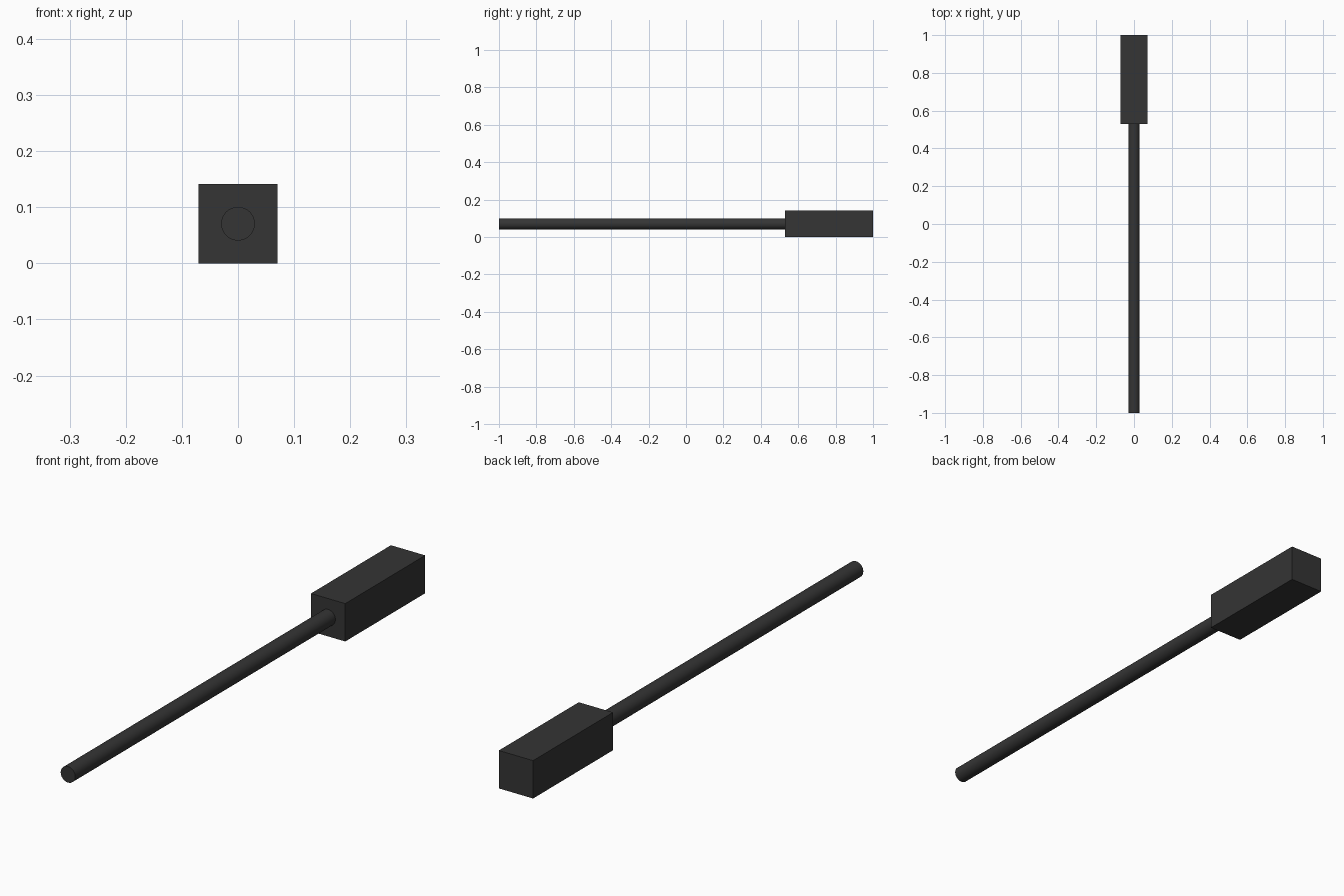
import bpy
import math

cube = bpy.data.objects.get("Cube")
if cube:
    bpy.data.objects.remove(cube, do_unlink=True)

# Dark charcoal material
charcoal = bpy.data.materials.new("charcoal")
charcoal.use_nodes = True
colour = (0.035, 0.035, 0.035, 1.0)
charcoal.diffuse_color = colour
charcoal.node_tree.nodes["Principled BSDF"].inputs["Base Color"].default_value = colour

AXIS_Z = 0.0705    # height of the shared centre line
HEAD_FRONT = 0.53  # where the rod meets the block


def finish(name):
    ob = bpy.context.object
    ob.name = ob.data.name = name
    ob.data.materials.append(charcoal)
    bpy.ops.object.transform_apply(location=False, rotation=True, scale=True)
    return ob


# Square block at the back
bpy.ops.mesh.primitive_cube_add(size=1, location=(0, (HEAD_FRONT + 1) / 2, AXIS_Z))
bpy.context.object.scale = (0.141, 1 - HEAD_FRONT, 0.141)
finish("head_block")

# Long round rod running forward from the block
bpy.ops.mesh.primitive_cylinder_add(
    vertices=32, radius=0.03, depth=HEAD_FRONT + 1,
    location=(0, (HEAD_FRONT - 1) / 2, AXIS_Z), rotation=(math.pi / 2, 0, 0))
finish("handle_rod")
bpy.ops.object.shade_smooth_by_angle(angle=math.radians(30))
